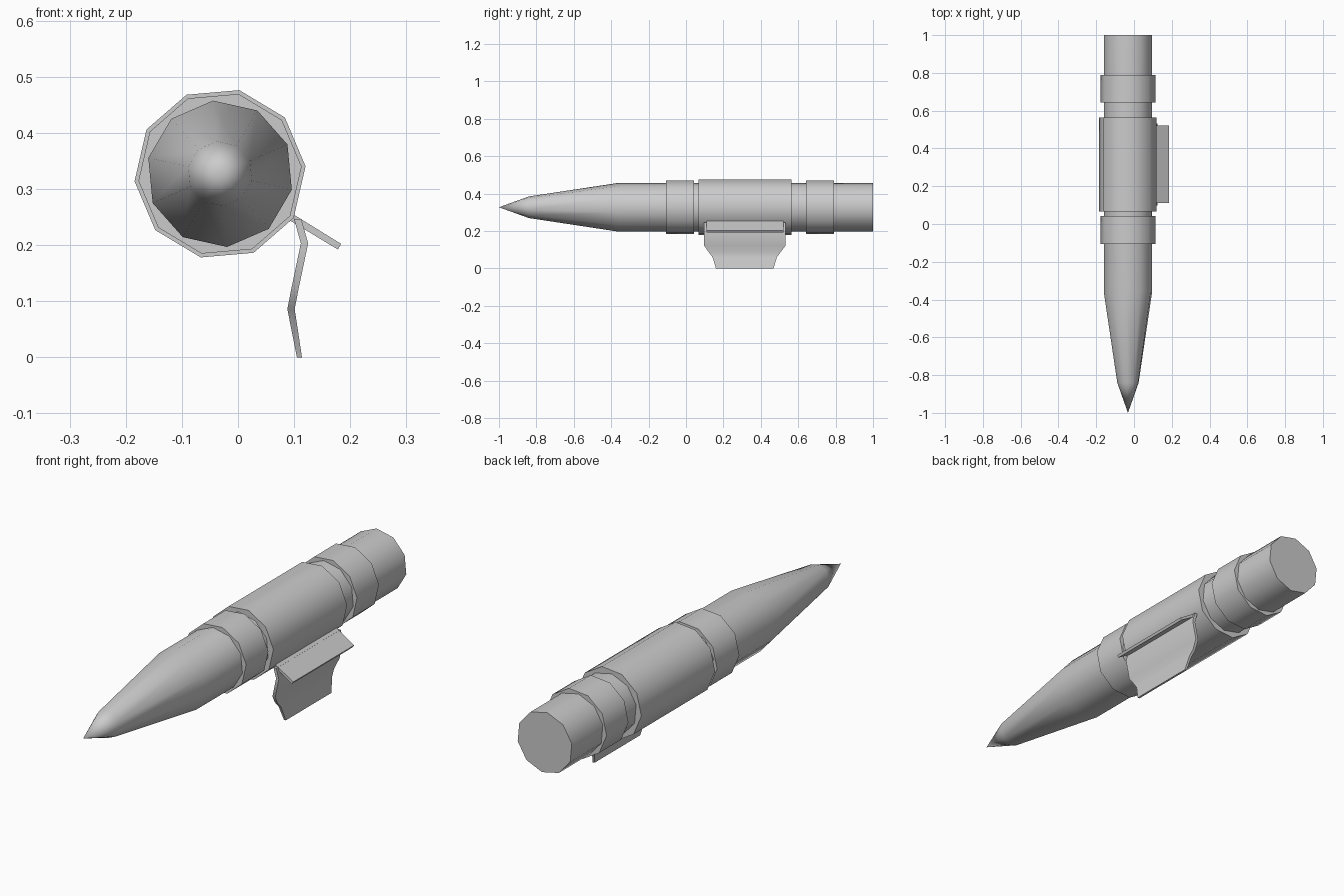
import bpy
from math import sin, cos, radians, tau

if "Cube" in bpy.data.objects:
    bpy.data.objects.remove(bpy.data.objects["Cube"])

CX, CZ, SIDES = -0.032, 0.327, 10   # body axis and side count


def make_object(name, verts, faces):
    mesh = bpy.data.meshes.new(name)
    mesh.from_pydata(verts, [], faces)
    obj = bpy.data.objects.new(name, mesh)
    bpy.context.collection.objects.link(obj)
    bpy.ops.object.select_all(action='DESELECT')
    obj.select_set(True)
    bpy.context.view_layer.objects.active = obj
    # consistent outward normals
    bpy.ops.object.mode_set(mode='EDIT')
    bpy.ops.mesh.select_all(action='SELECT')
    bpy.ops.mesh.normals_make_consistent(inside=False)
    bpy.ops.object.mode_set(mode='OBJECT')
    bpy.ops.object.shade_smooth_by_angle(angle=radians(50))
    return obj


def loft(name, rings):
    """Skin equal-length vertex rings and cap both ends; a one-point ring is a tip."""
    verts, faces, starts = [], [], []
    for ring in rings:
        starts.append(len(verts))
        verts += ring
    for a, b, sa, sb in zip(rings, rings[1:], starts, starts[1:]):
        n = len(b)
        for i in range(n):
            j = (i + 1) % n
            if len(a) == 1:
                faces.append((sa, sb + i, sb + j))
            else:
                faces.append((sa + i, sa + j, sb + j, sb + i))
    for ring, s in ((rings[0], starts[0]), (rings[-1], starts[-1])):
        if len(ring) > 2:
            faces.append(tuple(range(s, s + len(ring))))
    return make_object(name, verts, faces)


def circle(y, r, phase):
    if r == 0:
        return [(CX, y, CZ)]
    angles = [radians(phase) + tau * i / SIDES for i in range(SIDES)]
    return [(CX + r * cos(a), y, CZ + r * sin(a)) for a in angles]


def lathe(name, profile, phase):
    return loft(name, [circle(y, r, phase) for y, r in profile])


# Main tube with pointed nose
lathe("body_tube", [(-1, 0), (-0.84, 0.058), (-0.36, 0.131), (1, 0.131)], 23.5)

# Raised sleeve and two collars
for name, y0, y1, r in (("middle_sleeve", 0.067, 0.565, 0.153),
                        ("front_collar", -0.107, 0.043, 0.146),
                        ("rear_collar", 0.642, 0.79, 0.146)):
    lathe(name, [(y0, r), (y1, r)], 5)

# Curved hanging fin: left x, right x, z, front y, back y
fin_rows = [(0.100, 0.113, 0.246, 0.097, 0.532),
            (0.112, 0.125, 0.203, 0.097, 0.532),
            (0.095, 0.108, 0.122, 0.097, 0.532),
            (0.088, 0.101, 0.086, 0.122, 0.505),
            (0.093, 0.105, 0.060, 0.142, 0.486),
            (0.105, 0.114, 0.0, 0.160, 0.468)]
loft("lower_fin", [[(xl, y0, z), (xr, y0, z), (xr, y1, z), (xl, y1, z)]
                   for xl, xr, z, y0, y1 in fin_rows])

# Slanted side flap
flap = [(0.092, 0.244), (0.098, 0.255), (0.184, 0.202), (0.178, 0.192)]
loft("side_flap", [[(x, y, z) for x, z in flap] for y in (0.11, 0.522)])
